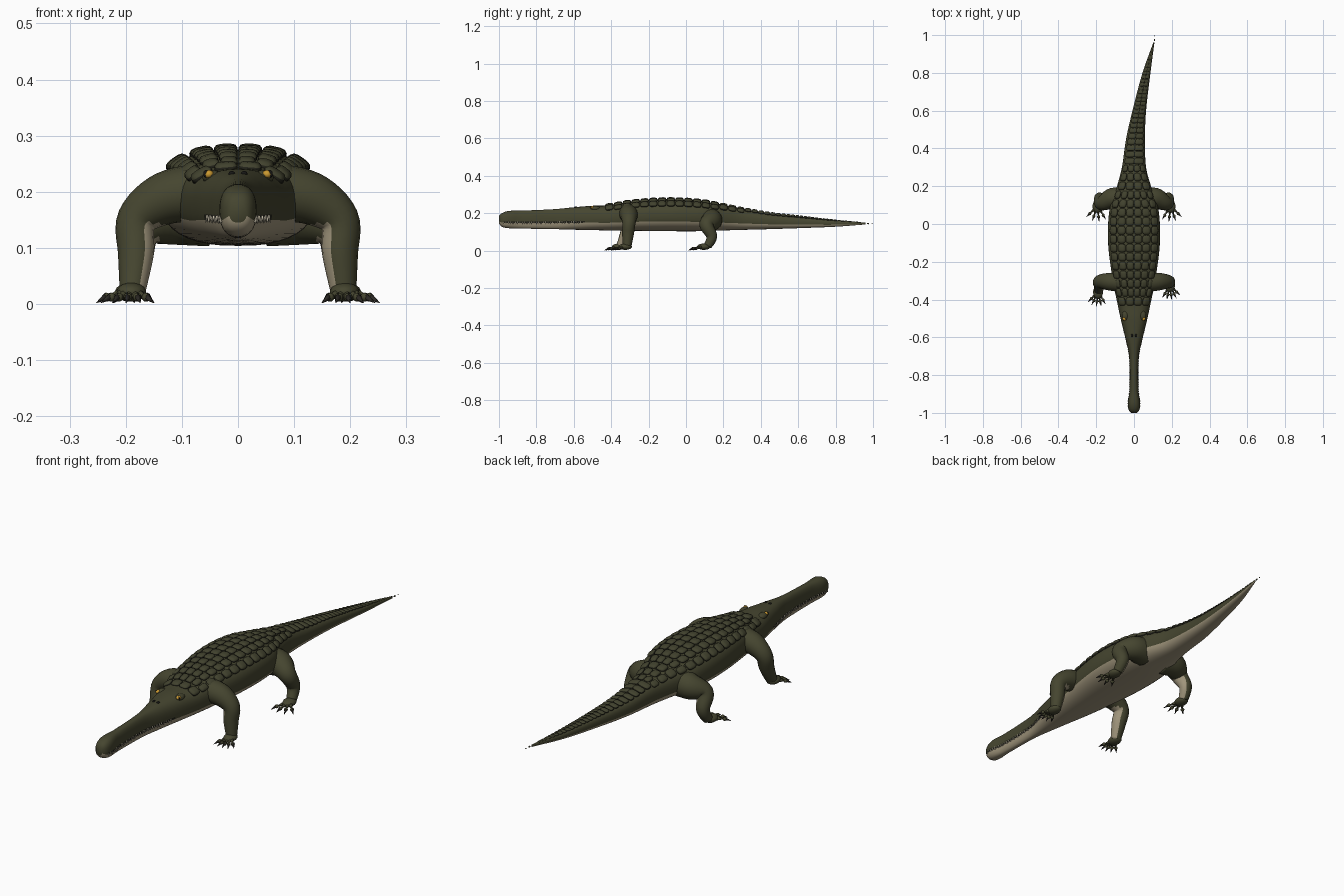
import bpy, bmesh, math
from mathutils import Vector, Matrix

cube = bpy.data.objects.get("Cube")
if cube:
    bpy.data.objects.remove(cube)


def material(name, *rgb):
    m = bpy.data.materials.new(name)
    m.use_nodes = True
    m.diffuse_color = (*rgb, 1)
    m.node_tree.nodes["Principled BSDF"].inputs["Base Color"].default_value = (*rgb, 1)
    return m


SKIN = material("olive skin", .06, .06, .029)
BELLY = material("tan belly", .35, .3, .2)
SCUTE = material("scute green", .053, .054, .027)
SEAM = material("dark seam", .016, .016, .01)
EYE = material("amber eye", .6, .32, .03)
BLACK = material("black", .008, .008, .007)
TOOTH = material("ivory tooth", .55, .5, .38)
CLAW = material("dark claw", .025, .022, .018)


def finish(name, bm, *mats):
    bmesh.ops.recalc_face_normals(bm, faces=bm.faces)
    me = bpy.data.meshes.new(name)
    bm.to_mesh(me)
    bm.free()
    for m in mats:
        me.materials.append(m)
    me.shade_smooth()
    ob = bpy.data.objects.new(name, me)
    bpy.context.collection.objects.link(ob)
    return ob


def loft(bm, rings, rule=None):
    """Bridge equal rings of points and cap both ends."""
    loops = [[bm.verts.new(p) for p in r] for r in rings]
    n = len(loops[0])
    for i, (a, b) in enumerate(zip(loops, loops[1:])):
        for j in range(n):
            k = (j + 1) % n
            f = bm.faces.new((a[j], a[k], b[k], b[j]))
            if rule:
                f.material_index = rule(i, j)
    for cap in (loops[0], loops[-1]):
        bm.faces.new(cap)


def ball(bm, at, size, mat=0):
    m = Matrix.Translation(at) @ Matrix.Diagonal((*size, 1))
    made = bmesh.ops.create_uvsphere(bm, u_segments=14, v_segments=9, radius=1, matrix=m)
    for f in {f for v in made["verts"] for f in v.link_faces}:
        f.material_index = mat


def spike(bm, base, tip, radius, mat=0):
    d = Vector(tip) - Vector(base)
    m = (Matrix.Translation((Vector(base) + Vector(tip)) / 2)
         @ d.to_track_quat("Z", "Y").to_matrix().to_4x4())
    made = bmesh.ops.create_cone(bm, segments=7, radius1=radius, radius2=radius * .08,
                                 depth=d.length, cap_ends=True, matrix=m)
    for f in {f for v in made["verts"] for f in v.link_faces}:
        f.material_index = mat


def hermite(p0, p1, m0, m1, t):
    return ((2 * t**3 - 3 * t**2 + 1) * p0 + (t**3 - 2 * t**2 + t) * m0
            + (3 * t**2 - 2 * t**3) * p1 + (t**3 - t**2) * m1)


# Body outline: y, centre x, half width, bottom, top
OUTLINE = [Vector(r) for r in (
    (-1, 0, .016, .145, .185), (-.985, 0, .028, .128, .2), (-.95, 0, .033, .12, .212),
    (-.88, 0, .024, .118, .214), (-.7, 0, .026, .115, .222), (-.6, 0, .047, .112, .232),
    (-.5, 0, .071, .11, .24), (-.42, 0, .088, .108, .242), (-.3, 0, .112, .106, .262),
    (-.1, 0, .137, .104, .275), (.08, 0, .129, .104, .266), (.2, 0, .09, .108, .244),
    (.3, 0, .064, .111, .225), (.45, .008, .05, .115, .2), (.6, .028, .036, .12, .184),
    (.8, .066, .021, .128, .163), (.96, .105, .003, .14, .15))]


def outline(y):
    i = 0
    while i < len(OUTLINE) - 2 and y > OUTLINE[i + 1][0]:
        i += 1

    def slope(k):
        a, b = OUTLINE[max(k - 1, 0)], OUTLINE[min(k + 1, len(OUTLINE) - 1)]
        return (b - a) / (b[0] - a[0])
    a, b = OUTLINE[i], OUTLINE[i + 1]
    w = b[0] - a[0]
    return hermite(a, b, slope(i) * w, slope(i + 1) * w, (y - a[0]) / w)


POWER = .8


def surface(y, angle):
    _, cx, hw, low, high = outline(y)
    c, s = math.cos(angle), math.sin(angle)
    x = cx + hw * math.copysign(abs(c) ** POWER, c)
    z = (low + high) / 2 + (high - low) / 2 * math.copysign(abs(s) ** POWER, s)
    return Vector((x, y, z))


# Body, head and tail in one skin, with a pale underside and a dark mouth line
SIDES, STEPS = 40, 170
ys = [-1 + 1.96 * i / STEPS for i in range(STEPS + 1)]


def body_colour(i, j):
    height = math.sin((j + .5) * math.tau / SIDES)
    if ys[i] < -.55:
        return 2 if -.32 < height < -.2 and ys[i] > -.98 else int(height < -.35)
    return int(height < -.26)


bm = bmesh.new()
loft(bm, [[surface(y, j * math.tau / SIDES) for j in range(SIDES)] for y in ys], body_colour)
finish("body", bm, SKIN, BELLY, SEAM)

bm = bmesh.new()
ball(bm, (.108, .974, .145), (.003, .006, .004))
ball(bm, (.11, .996, .144), (.002, .004, .002))
finish("tail_tip", bm, SKIN)


# Domed scutes in rows over neck, back and tail
def add_scute(bm, y, angle, half_w, half_l, height):
    p = surface(y, angle)
    along = (surface(y + .01, angle) - surface(y - .01, angle)).normalized()
    across = (surface(y, angle - .03) - surface(y, angle + .03)).normalized()
    up = across.cross(along).normalized()
    rings = []
    for size, lift in ((1, -.5), (.98, .35), (.8, .8), (.4, 1)):
        ring = []
        for k in range(16):
            c, s = math.cos(k * math.tau / 16), math.sin(k * math.tau / 16)
            u = math.copysign(abs(c) ** .6, c) * half_w * size
            v = math.copysign(abs(s) ** .6, s) * half_l * size
            ring.append(p + across * u + along * v + up * lift * height)
        rings.append(ring)
    loft(bm, rings, lambda i, j: int(i == 0))


bm = bmesh.new()
y = -.41
while y < .92:
    hw = outline(y)[2]
    step = min(.047, max(.02, hw * .6))
    count = max(2, 2 * round(hw * .95 / .038))
    for k in range(count):
        u = (k + .5) / count * 2 - 1
        u *= .95 if count > 2 else .8
        c = math.copysign(abs(u) ** (1 / POWER), u)
        add_scute(bm, y, math.acos(c), hw * .93 / count, step * .47, min(.011, hw * .13))
    y += step
finish("scutes", bm, SCUTE, SEAM)


# Limbs: smooth tubes through joints, pale on the inner side
def limb(name, side, joints):
    pts = [Vector((side * x, y, z, r)) for x, y, z, r in joints]
    path = []
    for i in range(len(pts) - 1):
        a, b = pts[i], pts[i + 1]
        ma = (b - pts[max(i - 1, 0)]) / 2
        mb = (pts[min(i + 2, len(pts) - 1)] - a) / 2
        path += [hermite(a, b, ma, mb, t / 6) for t in range(6)]
    path.append(pts[-1])
    rings, outs = [], []
    for i, p in enumerate(path):
        d = (path[min(i + 1, len(path) - 1)] - path[max(i - 1, 0)]).to_3d().normalized()
        fore = Vector((0, 1, 0))
        fore = (fore - d * fore.dot(d)).normalized()
        out = d.cross(fore) * side
        ring = [math.tau * k / 18 for k in range(18)]
        rings.append([p.to_3d() + (out * math.cos(a) + fore * math.sin(a)) * p[3] for a in ring])
        outs.append(out)

    def colour(i, j):
        a = math.tau * (j + .5) / 18
        n = outs[i] * math.cos(a) + Vector((0, math.sin(a), 0))
        return int(n.x * side < -.45 and n.z < .3)
    bm = bmesh.new()
    loft(bm, rings, colour)
    finish(name, bm, SKIN, BELLY)


def foot(name, side, at, length, toes):
    bm = bmesh.new()
    x, y, z = at
    ball(bm, (side * x, y, .021), (.027, .036, .017))
    for k in range(toes):
        a = -.55 + 1.35 * k / (toes - 1)
        d = Vector((side * math.sin(a), -math.cos(a), 0))
        root = Vector((side * x, y, .02)) + d * .015
        end = root + d * length + Vector((0, 0, -.008))
        spike(bm, root, end, .012)
        ball(bm, end, (.008, .009, .008))
        spike(bm, end + Vector((0, 0, .002)), end + d * .026 + Vector((0, 0, -.01)), .007, 1)
    finish(name, bm, SKIN, CLAW)


for side, label, ahead in ((1, "left", 0), (-1, "right", .035)):
    limb("front_leg_" + label, side, (
        (.06, -.31, .2, .052), (.13, -.305, .188, .047), (.18, -.305, .15, .036),
        (.182, -.31 - ahead / 3, .09, .032), (.188, -.315 - ahead, .022, .023)))
    foot("front_foot_" + label, side, (.19, -.325 - ahead, 0), .035, 5)
    limb("hind_leg_" + label, side, (
        (.055, .13, .165, .062), (.115, .135, .16, .056), (.172, .11, .135, .038),
        (.182, .138, .075, .029), (.19, .115, .024, .022)))
    foot("hind_foot_" + label, side, (.193, .095, 0), .042, 4)

    # Eye under a low brow, with a slit pupil
    bm = bmesh.new()
    ball(bm, (side * .046, -.485, .226), (.018, .027, .013))
    ball(bm, (side * .052, -.502, .231), (.009, .011, .008), 1)
    ball(bm, (side * .057, -.507, .232), (.005, .003, .007), 2)
    finish("eye_" + label, bm, SKIN, EYE, BLACK)

    bm = bmesh.new()
    ball(bm, (side * .011, -.59, .232), (.006, .008, .005))
    finish("brow_spot_" + label, bm, BLACK)

    # Interlocking teeth along the jaw
    bm = bmesh.new()
    for k in range(34):
        y = -.975 + k * .0125
        p = surface(y, -.26)
        tilt = -1 if k % 2 else 1
        base = Vector((side * p.x, y, p.z - tilt * .006))
        spike(bm, base, base + Vector((side * .003, 0, tilt * .014)), .003)
    finish("teeth_" + label, bm, TOOTH)
